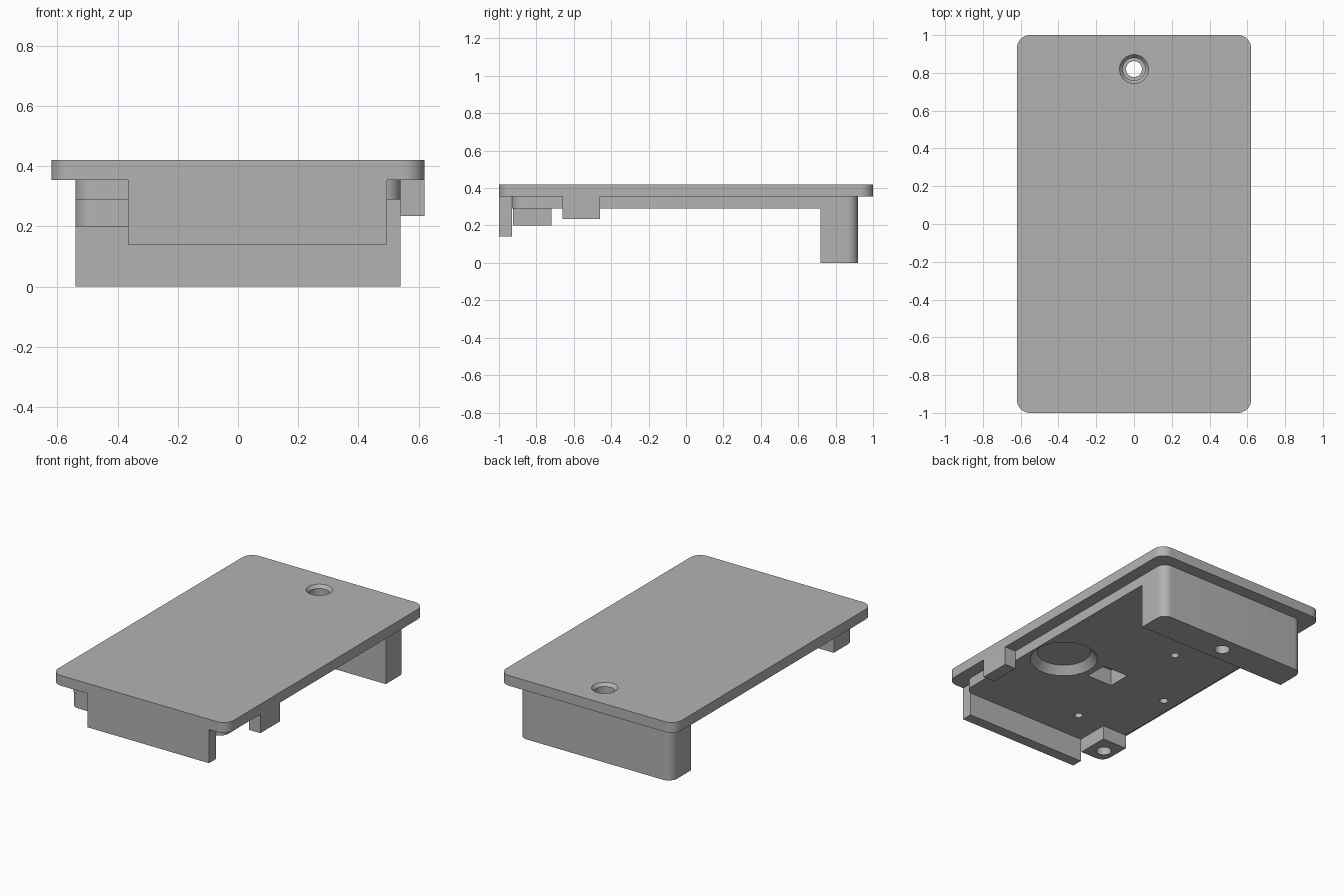
import bpy, bmesh, math

if "Cube" in bpy.data.objects:
    bpy.data.objects.remove(bpy.data.objects["Cube"], do_unlink=True)

grey = bpy.data.materials.new("plain grey")
grey.use_nodes = True
grey.diffuse_color = (0.45, 0.45, 0.45, 1)
grey.node_tree.nodes["Principled BSDF"].inputs["Base Color"].default_value = grey.diffuse_color

# Heights of the stacked layers
TOP, UNDER, FLOOR = 0.42, 0.355, 0.29


def finish(name, bm):
    bmesh.ops.recalc_face_normals(bm, faces=bm.faces)
    mesh = bpy.data.meshes.new(name)
    bm.to_mesh(mesh)
    bm.free()
    mesh.materials.append(grey)
    obj = bpy.data.objects.new(name, mesh)
    bpy.context.collection.objects.link(obj)
    return obj


def slab(name, x, y, z, corners=(), radius=0.06):
    """Box between (min, max) pairs; corners lists the (x, y) signs to round."""
    bm = bmesh.new()
    bmesh.ops.create_cube(bm, size=1)
    for v in bm.verts:
        v.co = [(a + b) / 2 + c * (b - a) for (a, b), c in zip((x, y, z), v.co)]
    mid_x, mid_y = sum(x) / 2, sum(y) / 2
    edges = []
    for e in bm.edges:
        a, b = (v.co for v in e.verts)
        sign = (1 if a.x > mid_x else -1, 1 if a.y > mid_y else -1)
        if abs(a.z - b.z) > 0.001 and sign in corners:
            edges.append(e)
    if edges:
        bmesh.ops.bevel(bm, geom=edges, offset=radius, segments=10,
                        profile=0.5, affect='EDGES')
    return finish(name, bm)


def turned(name, x, y, profile, sides=48):
    """Solid of revolution through (radius, z) points, capped at both ends."""
    bm = bmesh.new()
    rings = []
    for r, z in profile:
        rings.append([bm.verts.new((x + r * math.cos(math.tau * i / sides),
                                    y + r * math.sin(math.tau * i / sides), z))
                      for i in range(sides)])
    for low, high in zip(rings, rings[1:]):
        for i in range(sides):
            j = (i + 1) % sides
            bm.faces.new((low[i], low[j], high[j], high[i]))
    bm.faces.new(rings[0][::-1])
    bm.faces.new(rings[-1])
    return finish(name, bm)


ALL = [(1, 1), (1, -1), (-1, 1), (-1, -1)]

# Lid, locating layer and the parts hanging below it
plate = slab("cover_plate", (-0.62, 0.62), (-1, 1), (UNDER, TOP), ALL, 0.07)
layer = slab("locating_layer", (-0.54, 0.54), (-0.93, 0.92), (FLOOR, UNDER), ALL)
block = slab("rear_block", (-0.54, 0.54), (0.72, 0.92), (0, FLOOR), [(1, 1), (-1, 1)])
post = slab("screw_post", (-0.54, -0.365), (-0.925, -0.72), (0.2, FLOOR), [(-1, -1)])
lip = slab("front_lip", (-0.365, 0.495), (-1, -0.93), (0.14, UNDER))
tab = slab("side_tab", (0.54, 0.62), (-0.66, -0.46), (0.235, UNDER))

# Cutters: stepped screw hole, post hole, dished recess, pocket and pin holes
screw = turned("screw_cutter", 0, 0.82,
               [(0.046, -0.02), (0.042, 0.08), (0.06, 0.08), (0.06, 0.4), (0.08, 0.424)])
post_hole = turned("post_cutter", -0.46, -0.83, [(0.045, 0.18), (0.045, 0.33)])
dish = turned("dish_cutter", 0.33, -0.26, [(0.208, 0.28), (0.16, 0.34)])
pocket = slab("pocket_cutter", (-0.09, 0.09), (-0.32, -0.17), (0.27, 0.395))
pins = [turned("pin_cutter", x, y, [(0.025, 0.27), (0.025, 0.34)], 24)
        for x, y in ((-0.15, 0.2), (-0.45, -0.26), (-0.17, -0.72))]

cuts = {plate: [screw, pocket],
        layer: [screw, post_hole, dish, pocket] + pins,
        block: [screw],
        post: [post_hole]}

for part, cutters in cuts.items():
    bpy.context.view_layer.objects.active = part
    for cutter in cutters:
        mod = part.modifiers.new("cut", 'BOOLEAN')
        mod.operation = 'DIFFERENCE'
        mod.solver = 'EXACT'
        mod.object = cutter
        bpy.ops.object.modifier_apply(modifier=mod.name)

for cutter in [screw, post_hole, dish, pocket] + pins:
    bpy.data.objects.remove(cutter, do_unlink=True)

# Smooth the rounded corners and holes, keep the edges sharp
for obj in (plate, layer, block, post, lip, tab):
    bpy.ops.object.select_all(action='DESELECT')
    obj.select_set(True)
    bpy.context.view_layer.objects.active = obj
    bpy.ops.object.shade_smooth_by_angle(angle=math.radians(25))
